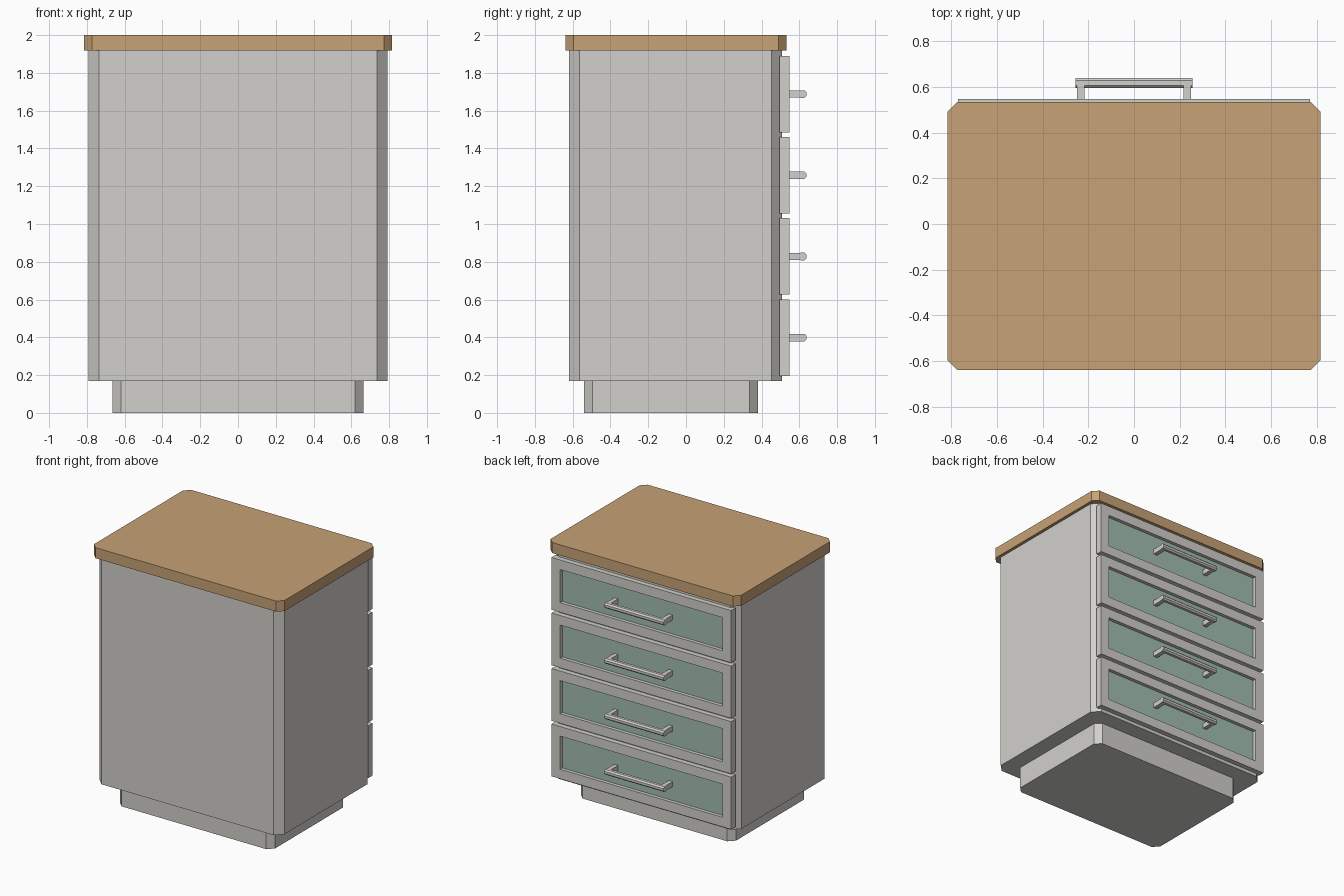
import bpy, bmesh

if "Cube" in bpy.data.objects:
    bpy.data.objects.remove(bpy.data.objects["Cube"])


def material(name, rgb):
    m = bpy.data.materials.new(name)
    m.diffuse_color = (*rgb, 1.0)
    m.use_nodes = True
    m.node_tree.nodes["Principled BSDF"].inputs["Base Color"].default_value = m.diffuse_color
    return m


GREY = material("light_grey", (0.64, 0.63, 0.60))
WOOD = material("wood", (0.57, 0.36, 0.18))
GREEN = material("muted_green", (0.36, 0.51, 0.43))


def finish(bm, name, mats):
    bmesh.ops.recalc_face_normals(bm, faces=bm.faces)
    mesh = bpy.data.meshes.new(name)
    bm.to_mesh(mesh)
    bm.free()
    for m in mats:
        mesh.materials.append(m)
    ob = bpy.data.objects.new(name, mesh)
    bpy.context.collection.objects.link(ob)
    return ob


def extrude(bm, points, offset):
    """Make a solid by pushing a flat outline along an offset."""
    face = bm.faces.new([bm.verts.new(p) for p in points])
    out = bmesh.ops.extrude_face_region(bm, geom=[face], use_keep_orig=True)
    verts = [g for g in out["geom"] if isinstance(g, bmesh.types.BMVert)]
    bmesh.ops.translate(bm, verts=verts, vec=offset)


def chamfered(a0, a1, b0, b1, c):
    return [(a0 + c, b0), (a1 - c, b0), (a1, b0 + c), (a1, b1 - c),
            (a1 - c, b1), (a0 + c, b1), (a0, b1 - c), (a0, b0 + c)]


def slab(name, hx, y0, y1, z0, z1, c, mat):
    bm = bmesh.new()
    extrude(bm, [(x, y, z0) for x, y in chamfered(-hx, hx, y0, y1, c)], (0, 0, z1 - z0))
    return finish(bm, name, [mat])


def box(bm, x0, x1, y0, y1, z0, z1):
    extrude(bm, [(x0, y0, z0), (x1, y0, z0), (x1, y1, z0), (x0, y1, z0)], (0, 0, z1 - z0))


# Plinth, cabinet body and worktop
slab("plinth", 0.664, -0.54, 0.381, 0.0, 0.17, 0.044, GREY)
slab("cabinet_body", 0.792, -0.619, 0.508, 0.17, 1.918, 0.055, GREY)
slab("worktop", 0.816, -0.638, 0.533, 1.918, 2.0, 0.042, WOOD)

for i in range(4):
    zc = 0.398 + 0.43 * i

    # Drawer front with a recessed green panel
    bm = bmesh.new()
    box(bm, -0.77, 0.77, 0.495, 0.547, zc - 0.2025, zc + 0.2025)
    bm.normal_update()
    panel = max(bm.faces, key=lambda f: f.calc_center_median().y)
    bmesh.ops.recalc_face_normals(bm, faces=bm.faces)
    bmesh.ops.inset_region(bm, faces=[panel], thickness=0.105)
    bmesh.ops.inset_region(bm, faces=[panel], thickness=0.0)
    bmesh.ops.translate(bm, verts=panel.verts, vec=(0, -0.027, 0))
    panel.material_index = 1
    finish(bm, f"drawer_front_{i + 1}", [GREY, GREEN])

    # Handle: chamfered bar on two posts
    bm = bmesh.new()
    bar = chamfered(0.595, 0.638, zc - 0.02, zc + 0.02, 0.011)
    extrude(bm, [(-0.255, y, z) for y, z in bar], (0.51, 0, 0))
    for s in (-1, 1):
        xs = sorted((s * 0.217, s * 0.25))
        box(bm, *xs, 0.518, 0.61, zc - 0.0195, zc + 0.0195)
    finish(bm, f"drawer_handle_{i + 1}", [GREY])
